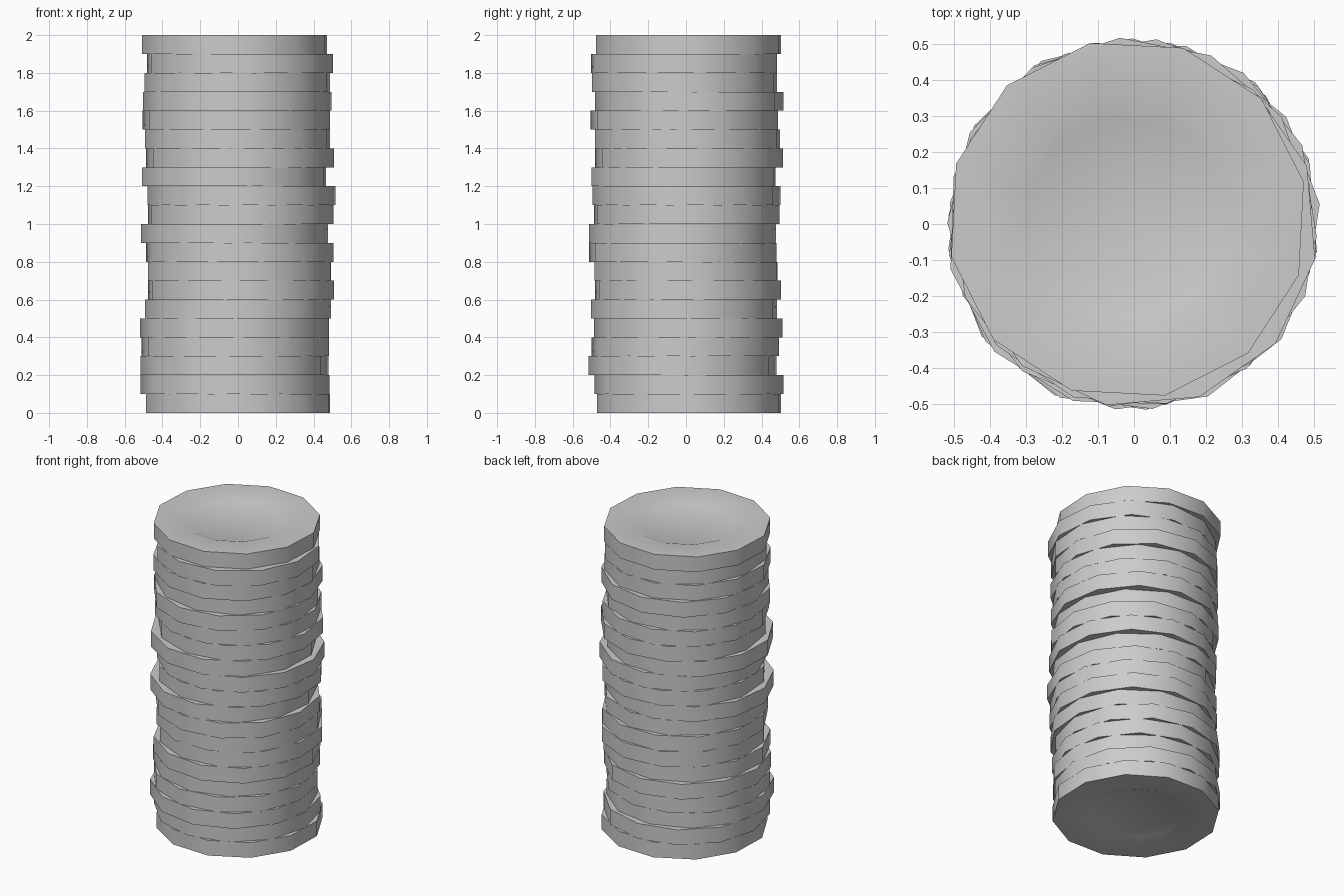
import bpy, bmesh, math

if "Cube" in bpy.data.objects:
    bpy.data.objects.remove(bpy.data.objects["Cube"])

SIDES, RADIUS, THICK = 12, 0.5, 0.1
# half cross-section of one disc: (radius, height), with a shallow recess on both faces
PROFILE = [(0.285, 0.015), (0.325, 0.0), (RADIUS, 0.0),
           (RADIUS, THICK), (0.325, THICK), (0.285, THICK - 0.015)]

# x offset, y offset, turn in degrees, from bottom to top
DISCS = [(0, .015, 13), (-.015, .015, -1), (-.018, -.018, 6), (-.015, -.003, -7),
         (-.018, .012, 1), (0, -.01, 10), (.015, .01, -10), (.007, 0, 14.5),
         (.01, -.018, -7), (-.018, -.018, 8), (.015, .005, -11), (.018, .003, 6),
         (-.022, -.013, 13), (.01, .015, -6), (-.003, .008, 11.5), (-.008, -.01, -7),
         (-.005, .018, 4), (-.005, -.008, 11), (.01, -.01, -10), (-.018, .013, 12)]


def disc_mesh():
    bm = bmesh.new()
    rings = []
    for r, z in PROFILE:
        rings.append([bm.verts.new((r * math.cos(2 * math.pi * i / SIDES),
                                    r * math.sin(2 * math.pi * i / SIDES), z))
                      for i in range(SIDES)])
    for a, b in zip(rings, rings[1:]):
        for i in range(SIDES):
            j = (i + 1) % SIDES
            bm.faces.new((a[i], a[j], b[j], b[i]))
    bm.faces.new(rings[0][::-1])
    bm.faces.new(rings[-1])
    bmesh.ops.recalc_face_normals(bm, faces=bm.faces[:])
    # smooth rim, crisp edges where faces meet steeply
    for f in bm.faces:
        f.smooth = True
    for e in bm.edges:
        e.smooth = e.calc_face_angle(0) < math.radians(35)
    me = bpy.data.meshes.new("disc")
    bm.to_mesh(me)
    bm.free()
    return me


# stack of slightly shifted and turned discs
mesh = disc_mesh()
for k, (x, y, turn) in enumerate(DISCS):
    ob = bpy.data.objects.new(f"coin_disc_{k + 1}", mesh)
    ob.location = (x, y, k * THICK)
    ob.rotation_euler.z = math.radians(turn)
    bpy.context.collection.objects.link(ob)
